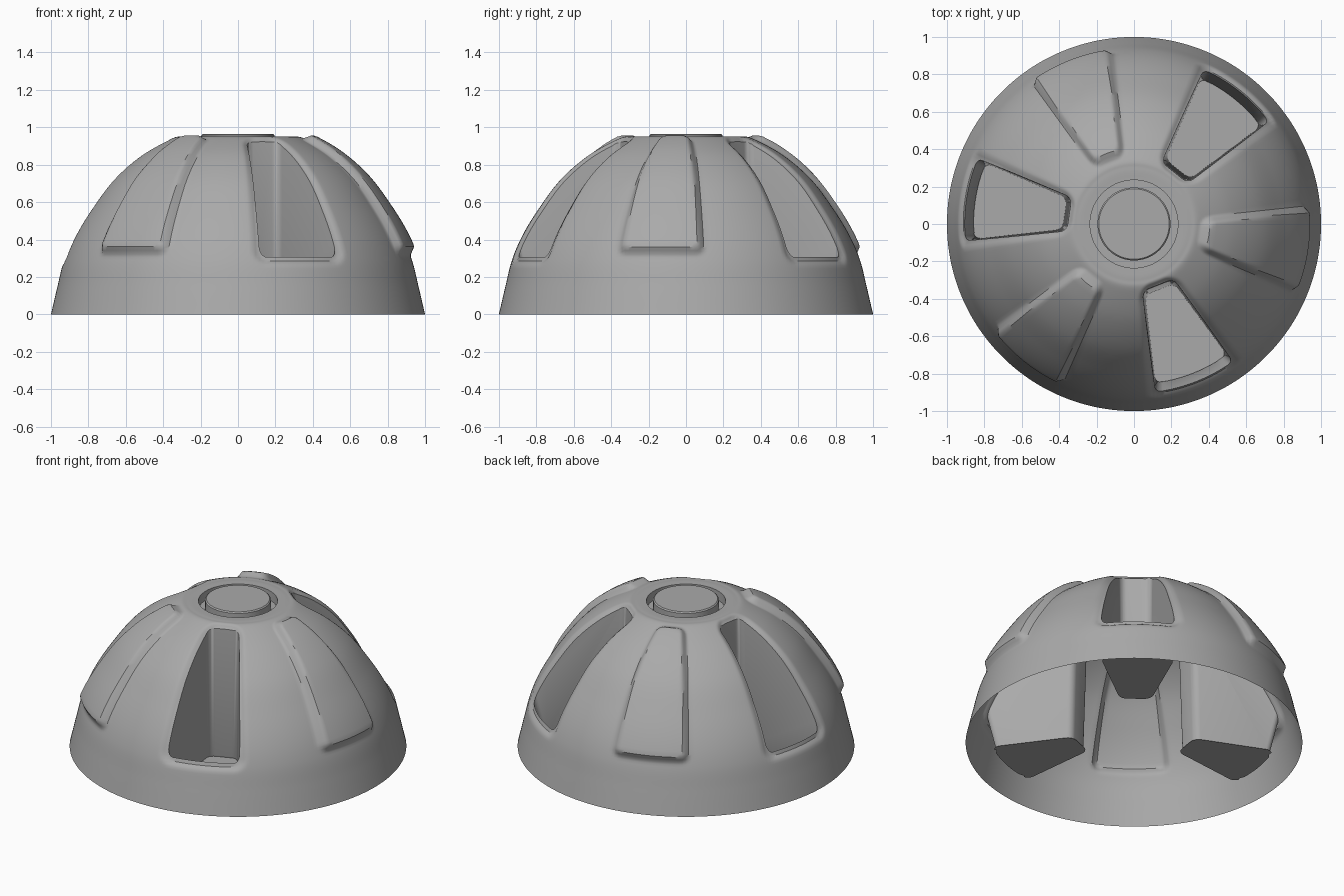
import bpy, bmesh, math
from mathutils import Vector

if "Cube" in bpy.data.objects:
    bpy.data.objects.remove(bpy.data.objects["Cube"], do_unlink=True)

SEGMENTS = 300
TURN = math.radians(-8.5)          # direction of the first raised pad
SIXTH = math.radians(60)

grey = bpy.data.materials.new("plain grey")
grey.use_nodes = True
colour = (0.4, 0.4, 0.4, 1)
grey.diffuse_color = colour
grey.node_tree.nodes["Principled BSDF"].inputs["Base Color"].default_value = colour


def add_object(name, bm):
    bmesh.ops.recalc_face_normals(bm, faces=bm.faces)
    mesh = bpy.data.meshes.new(name)
    bm.to_mesh(mesh)
    bm.free()
    mesh.materials.append(grey)
    ob = bpy.data.objects.new(name, mesh)
    bpy.context.collection.objects.link(ob)
    return ob


def smooth_path(points, steps):
    """Catmull-Rom samples through the points."""
    pts = [Vector(p) for p in points]
    pts = [2 * pts[0] - pts[1]] + pts + [2 * pts[-1] - pts[-2]]
    out = []
    for a, b, c, d in zip(pts, pts[1:], pts[2:], pts[3:]):
        for i in range(steps):
            t = i / steps
            out.append(0.5 * (2 * b + (c - a) * t + (2 * a - 5 * b + 4 * c - d) * t * t
                              + (3 * b - a - 3 * c + d) * t ** 3))
    return out + [pts[-2]]


def half_width(u):
    return 0.095 + 0.27 * (u - 0.36)


def panel_distance(r, z, angle, low):
    """Signed distance to a rounded wedge panel centred on angle 0."""
    u, v = r * math.cos(angle), r * math.sin(angle)
    radius = 0.055
    d = [abs(v) - half_width(u), 0.35 - u, low - z]
    q = [k + radius for k in d]
    return math.hypot(*(max(k, 0) for k in q)) + min(max(q), 0) - radius


def relief(r, z, angle):
    """Outward offset: raised pads and softened pocket rims."""
    index = round((angle - TURN) / SIXTH)
    local = angle - TURN - index * SIXTH
    if index % 2 == 0:
        t = min(max(-panel_distance(r, z, local, 0.31) / 0.045, 0), 1)
        return 0.038 * t * t * (3 - 2 * t)
    t = min(max(panel_distance(r, z, local, 0.29) / 0.035, 0), 1)
    return -0.018 * (1 - t) ** 2


# Dome body: revolved profile with relief, then the hub and its groove
curve = smooth_path([(1, 0), (0.965, 0.15), (0.93, 0.29), (0.875, 0.42), (0.79, 0.56),
                     (0.67, 0.72), (0.52, 0.85), (0.36, 0.938), (0.3, 0.95), (0.235, 0.95)], 9)
hub = [Vector(p) for p in ((0.235, 0.89), (0.195, 0.89), (0.195, 0.958), (0.188, 0.965))]
profile = curve + hub
bm = bmesh.new()
rings = []
for i, p in enumerate(profile):
    tangent = profile[min(i + 1, len(profile) - 1)] - profile[max(i - 1, 0)]
    normal = Vector((tangent.y, -tangent.x)).normalized()
    ring = []
    for s in range(SEGMENTS):
        a = 2 * math.pi * s / SEGMENTS
        q = p + normal * relief(p.x, p.y, a) if p.x > 0.3 else p
        ring.append(bm.verts.new((q.x * math.cos(a), q.x * math.sin(a), q.y)))
    rings.append(ring)
for lower, upper in zip(rings, rings[1:]):
    for s in range(SEGMENTS):
        n = (s + 1) % SEGMENTS
        bm.faces.new((lower[s], lower[n], upper[n], upper[s]))
bm.faces.new(rings[0])
bm.faces.new(rings[-1])
dome = add_object("dome_shell", bm)


def wedge(inner, outer, trim, z):
    """Plan outline of a pocket at one height."""
    corner = math.asin(half_width(outer * 0.96) / outer)
    corner -= trim / outer
    pts = [(inner, half_width(inner) - trim), (inner, trim - half_width(inner))]
    for k in range(13):
        a = corner * (k / 6 - 1)
        pts.append((outer * math.cos(a), outer * math.sin(a)))
    return [Vector((x, y, z)) for x, y in pts]


# Pocket cutters: tapered wedges with rounded corners
cutters = []
for k in range(3):
    bm = bmesh.new()
    low = [bm.verts.new(p) for p in wedge(0.375, 0.855, 0.015, 0.09)]
    top = [bm.verts.new(p) for p in wedge(0.345, 1.09, 0.0, 1.1)]
    bm.faces.new(low)
    bm.faces.new(top)
    count = len(low)
    for i in range(count):
        j = (i + 1) % count
        bm.faces.new((low[i], low[j], top[j], top[i]))
    corners = [bm.edges.get((low[i], top[i])) for i in (0, 1, 2, count - 1)]
    bmesh.ops.bevel(bm, geom=corners, offset=0.035, segments=5, profile=0.5, affect='EDGES')
    floor = [e for e in bm.edges if all(v.co.z < 0.1 for v in e.verts)]
    bmesh.ops.bevel(bm, geom=floor, offset=0.012, segments=2, profile=0.5, affect='EDGES')
    cutter = add_object("pocket_cutter", bm)
    cutter.rotation_euler.z = TURN + SIXTH * (2 * k + 1)
    cutter.hide_render = True
    cutters.append(cutter)
    mod = dome.modifiers.new("pocket", 'BOOLEAN')
    mod.operation = 'DIFFERENCE'
    mod.solver = 'EXACT'
    mod.object = cutter

# Bake the cuts, then open the underside
bpy.context.view_layer.update()
result = bpy.data.meshes.new_from_object(dome.evaluated_get(bpy.context.evaluated_depsgraph_get()))
dome.modifiers.clear()
dome.data = result
for cutter in cutters:
    bpy.data.objects.remove(cutter, do_unlink=True)
bm = bmesh.new()
bm.from_mesh(result)
base = [f for f in bm.faces if all(v.co.z < 0.001 for v in f.verts)]
bmesh.ops.delete(bm, geom=base, context='FACES')
bm.to_mesh(result)
bm.free()

bpy.ops.object.select_all(action='DESELECT')
dome.select_set(True)
bpy.context.view_layer.objects.active = dome
bpy.ops.object.shade_smooth_by_angle(angle=math.radians(35))
